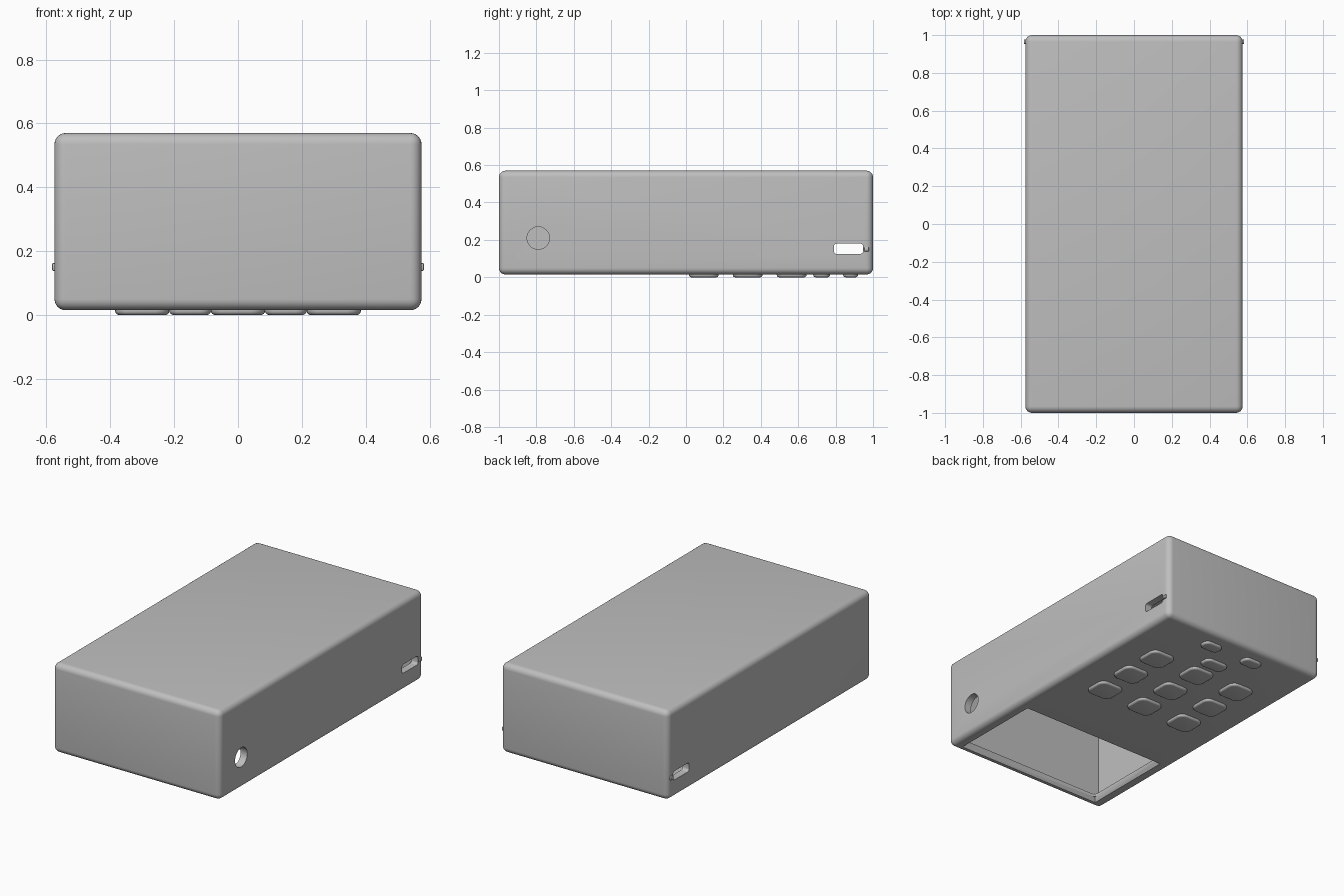
import bpy, bmesh, math
from mathutils import Matrix

default = bpy.data.objects.get("Cube")
if default:
    bpy.data.objects.remove(default, do_unlink=True)

grey = bpy.data.materials.new("plain_grey")
grey.use_nodes = True
grey.diffuse_color = (0.52, 0.52, 0.52, 1)
grey.node_tree.nodes["Principled BSDF"].inputs["Base Color"].default_value = grey.diffuse_color


def make(name, bm):
    bmesh.ops.recalc_face_normals(bm, faces=bm.faces)
    mesh = bpy.data.meshes.new(name)
    bm.to_mesh(mesh)
    bm.free()
    mesh.materials.append(grey)
    obj = bpy.data.objects.new(name, mesh)
    bpy.context.collection.objects.link(obj)
    return obj


def box(lo, hi):
    bm = bmesh.new()
    bmesh.ops.create_cube(bm, size=1)
    for v in bm.verts:
        v.co = [a if c < 0 else b for c, a, b in zip(v.co, lo, hi)]
    return bm


def round_edges(bm, radius, segments, axis=None):
    """Round every edge, or only the edges running along one axis."""
    edges = [e for e in bm.edges if axis is None
             or abs((e.verts[0].co - e.verts[1].co).normalized()[axis]) > 0.9]
    bmesh.ops.bevel(bm, geom=edges, offset=radius, segments=segments,
                    profile=0.5, affect='EDGES')


def cut(target, bm):
    cutter = make("cutter", bm)
    cutter.hide_render = True
    mod = target.modifiers.new("cut", 'BOOLEAN')
    mod.operation = 'DIFFERENCE'
    mod.solver = 'EXACT'
    mod.object = cutter
    bpy.context.view_layer.objects.active = target
    bpy.ops.object.modifier_apply(modifier=mod.name)
    bpy.data.objects.remove(cutter, do_unlink=True)


def smooth(obj):
    bpy.ops.object.select_all(action='DESELECT')
    obj.select_set(True)
    bpy.context.view_layer.objects.active = obj
    bpy.ops.object.shade_smooth_by_angle(angle=math.radians(35))


# Hollow rounded case
bm = box((-0.575, -1, 0.015), (0.575, 1, 0.57))
round_edges(bm, 0.035, 6)
case = make("case", bm)
cut(case, box((-0.53, -0.955, 0.055), (0.53, 0.955, 0.525)))

# Window in the underside, with a sloped rim
bm = box((-0.49, -0.94, -0.1), (0.49, -0.38, 0.2))
round_edges(bm, 0.02, 3, axis=2)
cut(case, bm)
bm = box((-0.49, -0.94, -0.01), (0.49, -0.38, 0.04))
for v in bm.verts:
    if v.co.z < 0:
        v.co.x += math.copysign(0.03, v.co.x)
        v.co.y += math.copysign(0.03, v.co.y + 0.66)
cut(case, bm)

# Round hole in one side
bm = bmesh.new()
bmesh.ops.create_cone(bm, cap_ends=True, segments=40, radius1=0.06, radius2=0.06, depth=0.2,
                      matrix=Matrix.Translation((0.57, -0.79, 0.21))
                      @ Matrix.Rotation(math.pi / 2, 4, 'Y'))
cut(case, bm)

# Strap slot and small nub on both sides
for side, label in ((1, "left"), (-1, "right")):
    x = 0.57 * side
    bm = box((x - 0.1, 0.79, 0.125), (x + 0.1, 0.947, 0.18))
    round_edges(bm, 0.015, 4, axis=0)
    cut(case, bm)
    x = 0.562 * side
    bm = box((x - 0.021, 0.953, 0.138), (x + 0.021, 0.978, 0.163))
    round_edges(bm, 0.005, 2)
    smooth(make(label + "_nub", bm))
smooth(case)


def button(name, x, y, width, length, radius):
    bm = box((x - width / 2, y - length / 2, 0), (x + width / 2, y + length / 2, 0.03))
    round_edges(bm, radius, 6, axis=2)
    rim = [e for e in bm.edges if all(v.co.z < 0.001 for v in e.verts)]
    bmesh.ops.bevel(bm, geom=rim, offset=0.013, segments=4, profile=0.5, affect='EDGES')
    smooth(make(name, bm))


# Keypad on the underside
for row, y in enumerate((0.095, 0.33, 0.565)):
    for col, x in enumerate((-0.3, 0, 0.3)):
        button(f"key_{row}_{col}", x, y, 0.17, 0.16, 0.045)
button("middle_key", 0, 0.725, 0.16, 0.09, 0.035)
for x, label in ((0.15, "left"), (-0.15, "right")):
    button(label + "_small_key", x, 0.88, 0.13, 0.08, 0.035)
